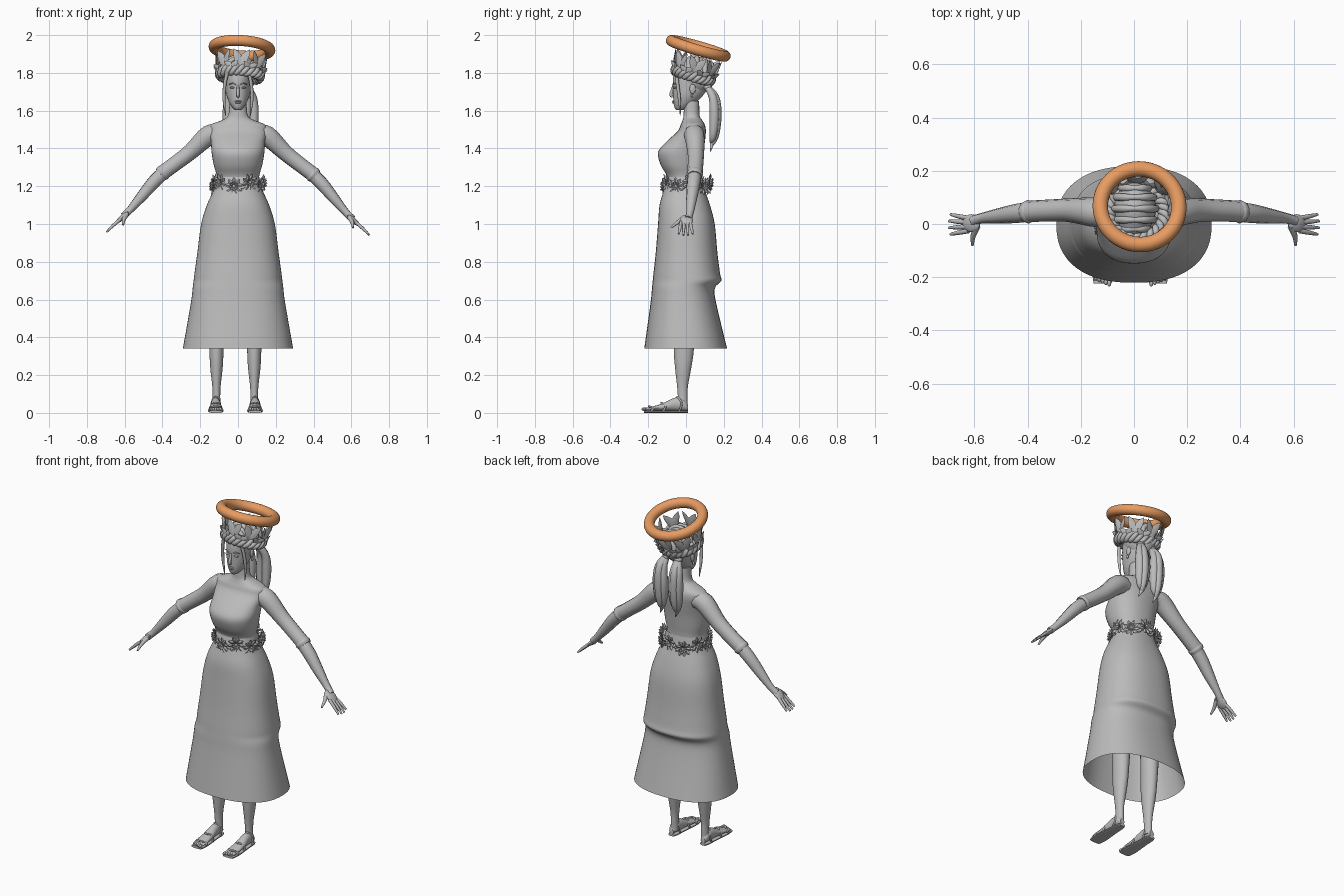
import bpy
import bmesh
from math import sin, cos, pi, tau, radians, copysign
from mathutils import Matrix, Vector

default = bpy.data.objects.get("Cube")
if default:
    bpy.data.objects.remove(default, do_unlink=True)


def material(name, colour):
    mat = bpy.data.materials.new(name)
    mat.use_nodes = True
    mat.diffuse_color = colour
    mat.node_tree.nodes["Principled BSDF"].inputs["Base Color"].default_value = colour
    return mat


GREY = material("plain_grey", (0.5, 0.5, 0.5, 1))
ORANGE = material("warm_orange", (0.8, 0.33, 0.12, 1))
meshes = []


def add(name, data, mat=GREY):
    obj = bpy.data.objects.new(name, data)
    if not data.materials:
        data.materials.append(mat)
    bpy.context.collection.objects.link(obj)
    if obj.type == "MESH":
        meshes.append(obj)
    return obj


def finish(name, bm, mat=GREY):
    bmesh.ops.recalc_face_normals(bm, faces=bm.faces)
    data = bpy.data.meshes.new(name)
    bm.to_mesh(data)
    bm.free()
    return add(name, data, mat)


def smooth(rows, steps=4):
    """Pass a soft curve through rows of numbers."""
    out = []
    for i in range(len(rows) - 1):
        a, b, c, d = (rows[min(max(i + k, 0), len(rows) - 1)] for k in (-1, 0, 1, 2))
        for k in range(steps):
            t = k / steps
            out.append([q + t / 2 * (r - p + t * (2*p - 5*q + 4*r - s + t * (3*q - p - 3*r + s)))
                        for p, q, r, s in zip(a, b, c, d)])
    return out + [list(rows[-1])]


def loft(name, rows, x=0, along="z", power=2, sides=40, caps=True):
    """Rows are (position, half width, low side, high side)."""
    bm = bmesh.new()
    rings = []
    for pos, half, low, high in smooth(rows):
        ring = []
        for k in range(sides):
            c, s = cos(tau * k / sides), sin(tau * k / sides)
            u = copysign(abs(c) ** (2 / power), c) * half
            v = (low + high) / 2 + copysign(abs(s) ** (2 / power), s) * (high - low) / 2
            ring.append(bm.verts.new((x + u, v, pos) if along == "z" else (x + u, pos, v)))
        rings.append(ring)
    for lower, upper in zip(rings, rings[1:]):
        for k in range(sides):
            n = (k + 1) % sides
            bm.faces.new((lower[k], lower[n], upper[n], upper[k]))
    if caps:
        bm.faces.new(rings[0])
        bm.faces.new(rings[-1])
    return finish(name, bm)


def tube(name, points, closed=False, steps=4):
    """Points are (x, y, z, radius)."""
    curve = bpy.data.curves.new(name, "CURVE")
    curve.dimensions = "3D"
    curve.bevel_depth = 1
    curve.bevel_resolution = 3
    curve.use_fill_caps = True
    pts = points if closed else smooth(points, steps)
    spline = curve.splines.new("POLY")
    spline.points.add(len(pts) - 1)
    for p, (x, y, z, r) in zip(spline.points, pts):
        p.co = (x, y, z, 1)
        p.radius = r
    spline.use_cyclic_u = closed
    return add(name, curve)


def ball(name, loc, radii, turn=0):
    bm = bmesh.new()
    m = Matrix.Translation(loc) @ Matrix.Rotation(turn, 4, "Y") @ Matrix.Diagonal((*radii, 1))
    bmesh.ops.create_uvsphere(bm, u_segments=20, v_segments=12, radius=1, matrix=m)
    return finish(name, bm)


def leaf(bm, m, length, width, thick=0.006):
    """Ridged leaf rising along z and facing x."""
    outline = [(0, 0), (-width / 2, length * .45), (-width * .3, length * .8),
               (0, length), (width * .3, length * .8), (width / 2, length * .45)]
    rim = [bm.verts.new(m @ Vector((0, y, z))) for y, z in outline]
    for side in (thick, -thick):
        mid = bm.verts.new(m @ Vector((side, 0, length * .5)))
        for k in range(6):
            bm.faces.new((rim[k], rim[(k + 1) % 6], mid))


def rot(angle, axis):
    return Matrix.Rotation(angle, 4, axis)


# Body and gown
loft("torso", [(1.18, .118, -.1, .085), (1.25, .112, -.1, .08), (1.31, .128, -.133, .085),
               (1.38, .14, -.148, .092), (1.435, .143, -.105, .1), (1.49, .152, -.045, .105),
               (1.525, .145, -.028, .1), (1.55, .085, -.018, .085), (1.575, .052, -.013, .072),
               (1.65, .045, -.01, .07)], power=2.3)
loft("skirt", [(1.25, .112, -.1, .085), (1.18, .13, -.118, .1), (1.1, .165, -.14, .127),
               (1.0, .195, -.148, .152), (.85, .215, -.16, .166), (.74, .23, -.172, .18),
               (.7, .235, -.176, .187), (.66, .24, -.18, .153), (.58, .25, -.188, .16),
               (.34, .292, -.221, .218)], power=2.35, sides=56, caps=False)

# Belt of flowers
bm = bmesh.new()
for k in range(9):
    spin = rot(tau * k / 9, "X")
    leaf(bm, spin @ Matrix.Translation((0, 0, .008)) @ rot(.25, "Y"), .042, .024)
    leaf(bm, spin @ rot(.35, "X") @ rot(.75, "Y"), .034, .018)
bmesh.ops.create_uvsphere(bm, u_segments=10, v_segments=6, radius=.011,
                          matrix=Matrix.Translation((.006, 0, 0)))
flower = finish("belt_flower", bm)
for k in range(10):
    a = tau * k / 10 + .16
    blossom = flower if k == 0 else add("belt_flower", flower.data)
    blossom.matrix_world = (Matrix.Translation((.13 * cos(a), .005 + .118 * sin(a), 1.21 + .01 * (-1) ** k))
                            @ rot(a, "Z") @ rot(k * .4, "X"))
tube("belt_vine", [(.125 * cos(tau * k / 60), .113 * sin(tau * k / 60),
                    1.205 + .015 * sin(tau * k / 6), .008) for k in range(60)], closed=True)

# Arms and hands
for s, side in ((1, "left"), (-1, "right")):
    def limb(name, points):
        return tube(side + "_" + name, [(s * x, y, z - s * .012 * x, r) for x, y, z, r in points])

    limb("upper_arm", [(.1, .04, 1.475, .05), (.155, .045, 1.468, .055), (.25, .052, 1.38, .044),
                       (.34, .05, 1.31, .041), (.405, .046, 1.262, .041)])
    limb("sleeve_cuff", [(.385, .046, 1.277, .038), (.397, .046, 1.267, .044), (.41, .045, 1.256, .039)])
    limb("forearm", [(.37, .048, 1.288, .036), (.44, .04, 1.223, .036), (.51, .03, 1.14, .029),
                     (.57, .022, 1.07, .02), (.605, .012, 1.035, .02)])
    ball(side + "_palm", (s * .612, .003, 1.027 - s * .008), (.043, .034, .014), s * radians(42))
    for k in range(4):
        y, tip = .022 - .016 * k, .036 - .025 * k
        reach = .006 * (k in (1, 2))
        limb("finger", [(.622, y, 1.018, .009), (.66, (y + tip) / 2, .985, .0085),
                        (.69 + reach, tip, .955 - reach, .005)])
    limb("thumb", [(.59, -.008, 1.043, .013), (.605, -.045, 1.015, .01), (.608, -.08, .988, .005)])

    # Legs and sandals
    x = s * .1 - .014
    loft(side + "_leg", [(.62, .05, -.06, .06), (.34, .038, -.064, .042), (.24, .033, -.058, .028),
                         (.14, .022, -.047, .01), (.08, .02, -.043, .008), (.03, .022, -.045, .008)],
         x, sides=24)
    foot = [(.01, .014, .012, .045), (-.015, .023, .012, .075), (-.06, .025, .012, .08),
            (-.12, .031, .012, .052), (-.18, .035, .012, .033), (-.215, .03, .012, .024)]
    loft(side + "_foot", foot, x - s * -.004, "y", sides=20)
    loft(side + "_sandal_sole", [(y - .008 * (y < -.2), h + .004, 0, .014) for y, h, _, _ in foot],
         x + s * .004, "y", power=3, sides=20)
    for k in range(5):
        ball(side + "_toe", (x + s * (.004 - .025 + .0125 * k), -.222 + .006 * k, .02),
             (.0075, .014, .009))
    for y, h, top in ((-.185, .035, .035), (-.12, .031, .054), (-.035, .025, .084)):
        tube(side + "_strap", [(x + s * .004 + (h + .002) * cos(a), y + .012 * sin(3 * a),
                                .01 + (top - .01) * sin(a), .005)
                               for a in (pi * k / 6 for k in range(7))])

# Head and face
loft("head", [(1.603, .014, -.05, -.015), (1.615, .028, -.06, .015), (1.64, .045, -.066, .05),
              (1.68, .06, -.068, .09), (1.72, .066, -.069, .115), (1.77, .069, -.069, .13),
              (1.81, .067, -.058, .13), (1.85, .05, -.03, .11), (1.875, .02, .01, .07)])
tube("nose", [(0, -.066, 1.735, .006), (0, -.074, 1.705, .008), (0, -.08, 1.683, .009), (0, -.07, 1.674, .007)])
ball("upper_lip", (0, -.066, 1.65), (.018, .007, .004))
ball("lower_lip", (0, -.065, 1.642), (.015, .008, .005))
for s, side in ((1, "left"), (-1, "right")):
    ball(side + "_eye", (s * .028, -.058, 1.722), (.014, .009, .006))
    tube(side + "_brow", [(s * .012, -.069, 1.738, .002), (s * .03, -.065, 1.745, .0035),
                          (s * .048, -.052, 1.738, .0015)])
    ball(side + "_ear", (s * .068, .035, 1.715), (.008, .016, .026))
    ball(side + "_earring", (s * .072, .032, 1.68), (.006, .006, .011))
    tube(side + "_face_lock", [(s * .058, -.052, 1.8, .01), (s * .07, -.045, 1.74, .009),
                               (s * .074, -.035, 1.66, .008), (s * .066, -.03, 1.575, .002)])

    # Paired tails of hair
    for k in range(3):
        dx, dy = .014 * (k - 1), .012 * (k % 2)
        x = .014 + s * .05
        tube(side + "_hair_tail", [(x * .7, .105, 1.735, .014), (x + dx, .142 + dy, 1.67, .022),
                                   (x + dx * 1.4, .15 + dy, 1.57, .026),
                                   (x + dx, .142 + dy, 1.46, .018),
                                   (x - dx, .13, 1.385 + .02 * k, .002)])
    ball(side + "_hair_tie", (.01 + s * .038, .115, 1.725), (.024, .022, .02))

# Hair on the crown of the head
ball("hair", (.003, .058, 1.787), (.08, .1, .1))
for k in range(5):
    t = radians(40 + 25 * k)
    w = sin(t)
    tube("hair_roll", [(.003 + .08 * w * cos(a), .058 - .1 * cos(t), 1.787 + .1 * w * sin(a),
                        .014 - .004 * (j == 3)) for j, a in enumerate(pi * j / 6 for j in range(7))])

# Braided wreath with leaves
tilt = rot(radians(4), "Y") @ rot(radians(-16), "X")
wreath = Matrix.Translation((.012, .045, 1.815)) @ tilt @ Matrix.Diagonal((1.08, 1, 1, 1))
for strand in range(3):
    pts = []
    for k in range(90):
        a = tau * k / 90
        b = 8 * a + tau * strand / 3
        p = wreath @ Vector(((.098 + .014 * cos(b)) * cos(a), (.098 + .014 * cos(b)) * sin(a),
                             -.025 + .022 * sin(b)))
        pts.append((*p, .013))
    tube("wreath_braid", pts, closed=True)
bm = bmesh.new()
for k in range(16):
    lean = .55 * (-1) ** k
    place = wreath @ rot(tau * (k + .5) / 16, "Z") @ Matrix.Translation((.106, 0, -.025))
    leaf(bm, place @ rot(.1, "Y") @ rot(lean, "X"), .125, .05, .008)
    leaf(bm, place @ rot(.3, "Y") @ rot(-lean * 1.8, "X"), .075, .036, .008)
finish("wreath_leaves", bm)

# Tilted halo
bm = bmesh.new()
bmesh.ops.create_circle(bm, segments=20, radius=.029, matrix=Matrix.Translation((.148, 0, 0)) @ rot(pi / 2, "X"))
bmesh.ops.spin(bm, geom=bm.verts[:] + bm.edges[:], cent=(0, 0, 0), axis=(0, 0, 1),
               angle=tau, steps=64, use_merge=True)
bmesh.ops.remove_doubles(bm, verts=bm.verts, dist=.0005)
halo = finish("halo", bm, ORANGE)
halo.matrix_world = Matrix.Translation((.021, .065, 1.93)) @ tilt

# Soft shading with crisp edges
bpy.ops.object.select_all(action="DESELECT")
for obj in meshes:
    obj.select_set(True)
bpy.context.view_layer.objects.active = meshes[0]
bpy.ops.object.shade_smooth_by_angle(angle=radians(35))
